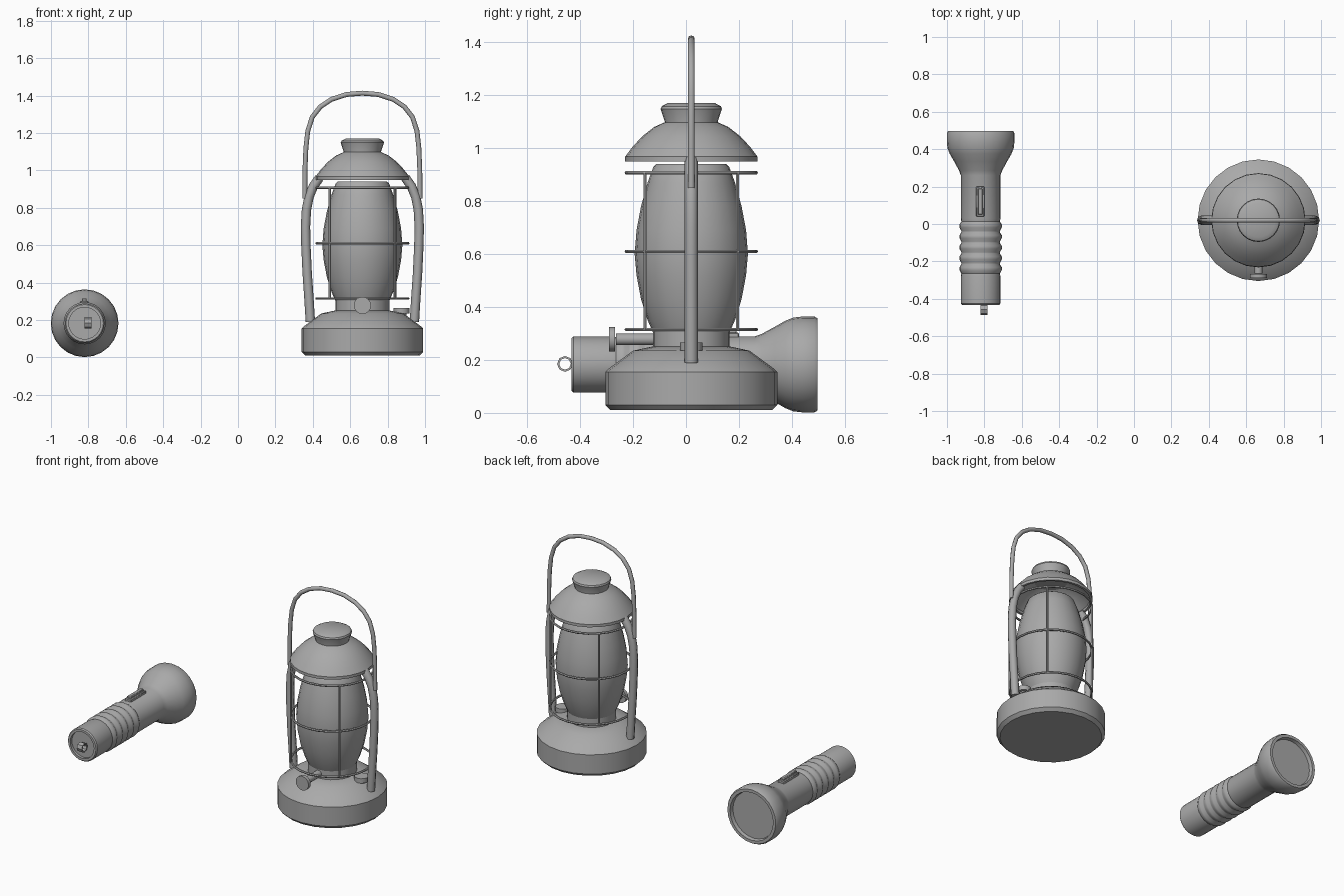
import bpy, math
from mathutils import Vector, Matrix

if "Cube" in bpy.data.objects:
    bpy.data.objects.remove(bpy.data.objects["Cube"])

grey = bpy.data.materials.new("plain grey")
grey.use_nodes = True
GREY = (0.4, 0.4, 0.4, 1)
grey.diffuse_color = GREY
grey.node_tree.nodes["Principled BSDF"].inputs["Base Color"].default_value = GREY

LANTERN = Vector((0.665, 0.02, 0))
TORCH = Vector((-0.82, 0, 0.183))
ALONG_Y = Matrix.Rotation(math.radians(-90), 4, 'X')   # local z -> world +y
ALONG_X = Matrix.Rotation(math.radians(90), 4, 'Y')


def finish(obj, name, angle=35):
    obj.name = name
    obj.data.materials.append(grey)
    bpy.ops.object.select_all(action='DESELECT')
    obj.select_set(True)
    bpy.context.view_layer.objects.active = obj
    bpy.ops.object.shade_smooth_by_angle(angle=math.radians(angle))
    return obj


def lathe(name, profile, origin, turn=Matrix(), sides=24, closed=False):
    """Spin (radius, height) points round the local z axis; open ends get capped."""
    verts, faces = [], []
    for r, h in profile:
        for i in range(sides):
            a = math.tau * i / sides
            verts.append((r * math.cos(a), r * math.sin(a), h))
    rows = len(profile)
    for k in range(rows if closed else rows - 1):
        lo, hi = k * sides, (k + 1) % rows * sides
        for i in range(sides):
            j = (i + 1) % sides
            faces.append((lo + i, lo + j, hi + j, hi + i))
    if not closed:
        faces.append(tuple(reversed(range(sides))))
        faces.append(tuple(range((rows - 1) * sides, rows * sides)))
    mesh = bpy.data.meshes.new(name)
    mesh.from_pydata(verts, [], faces)
    obj = bpy.data.objects.new(name, mesh)
    obj.matrix_world = Matrix.Translation(origin) @ turn
    bpy.context.collection.objects.link(obj)
    return finish(obj, name)


def tube(name, points, radius, origin, cyclic=False, resolution=2):
    """Sweep a round section along a polyline, then turn it into a mesh."""
    curve = bpy.data.curves.new(name, 'CURVE')
    curve.dimensions = '3D'
    curve.bevel_depth = radius
    curve.bevel_resolution = resolution
    curve.use_fill_caps = True
    spline = curve.splines.new('POLY')
    spline.points.add(len(points) - 1)
    for p, co in zip(spline.points, points):
        p.co = (*co, 1)
    spline.use_cyclic_u = cyclic
    obj = bpy.data.objects.new(name, curve)
    obj.location = origin
    bpy.context.collection.objects.link(obj)
    bpy.ops.object.select_all(action='DESELECT')
    obj.select_set(True)
    bpy.context.view_layer.objects.active = obj
    bpy.ops.object.convert(target='MESH')
    return finish(bpy.context.object, name, 50)


# Lantern body
lathe("fuel_base", [(0.305, 0.01), (0.325, 0.03), (0.325, 0.155), (0.315, 0.165),
                    (0.22, 0.235), (0.15, 0.25)], LANTERN)
lathe("burner_collar", [(0.145, 0.24), (0.145, 0.305)], LANTERN)
lathe("glass_globe", [(0.145, 0.305), (0.165, 0.35), (0.19, 0.43), (0.207, 0.52), (0.214, 0.6),
                      (0.207, 0.69), (0.19, 0.78), (0.165, 0.87), (0.143, 0.93),
                      (0.132, 0.94)], LANTERN)
lathe("hood", [(0.235, 0.95), (0.25, 0.95), (0.25, 0.968), (0.222, 1.005), (0.185, 1.045),
               (0.14, 1.08), (0.095, 1.1), (0.095, 1.085), (0.135, 1.065), (0.178, 1.03),
               (0.215, 0.99), (0.235, 0.968)], LANTERN, closed=True)
lathe("chimney_cap", [(0.1, 1.08), (0.1, 1.1), (0.116, 1.148), (0.112, 1.158),
                      (0.09, 1.17)], LANTERN)
lathe("filler_cap", [(0.025, 0.2), (0.025, 0.235), (0.043, 0.235), (0.043, 0.265)],
      LANTERN + Vector((0.21, 0, 0)), sides=12)

# Wick knob
KNOB = Vector((0.665, 0, 0.278))
lathe("knob_shaft", [(0.022, -0.265), (0.022, -0.1)], KNOB, ALONG_Y, 12)
lathe("knob_wheel", [(0.046, -0.29), (0.046, -0.268)], KNOB, ALONG_Y, 16)

# Wire guard
for label, z in (("lower", 0.315), ("middle", 0.61), ("upper", 0.907)):
    ring = [(0.245 * math.cos(math.tau * i / 24), 0.245 * math.sin(math.tau * i / 24), z)
            for i in range(24)]
    tube("guard_ring_" + label, ring, 0.007, LANTERN, cyclic=True, resolution=1)
for i in range(4):
    a = math.radians(45 + 90 * i)
    x, y = 0.247 * math.cos(a), 0.247 * math.sin(a)
    tube(f"guard_wire_{i + 1}", [(x, y, 0.315), (x, y, 0.907)], 0.007, LANTERN, resolution=1)

# Side tubes and carrying handle
SIDE = [(0.23, 0.96), (0.262, 0.915), (0.285, 0.86), (0.299, 0.79), (0.304, 0.7),
        (0.302, 0.6), (0.295, 0.45), (0.286, 0.32), (0.278, 0.19)]
for label, s in (("left", 1), ("right", -1)):
    tube("side_tube_" + label, [(s * x, 0, z) for x, z in SIDE], 0.025, LANTERN)
ARCH = [(0.308, 0.85), (0.307, 1.0), (0.302, 1.12), (0.292, 1.21), (0.268, 1.285),
        (0.225, 1.34), (0.165, 1.38), (0.085, 1.406)]
handle = [(-x, 0, z) for x, z in ARCH] + [(0, 0, 1.413)] + [(x, 0, z) for x, z in reversed(ARCH)]
tube("carrying_handle", handle, 0.013, LANTERN)

# Torch body: recessed tail, ribbed grip, flared head, recessed lens
profile = [(0.085, -0.415), (0.085, -0.432), (0.1, -0.432), (0.106, -0.425), (0.106, -0.28)]
for i in range(5):
    y = -0.265 + 0.057 * i
    profile += [(0.103, y), (0.113, y + 0.018), (0.113, y + 0.034), (0.103, y + 0.05)]
profile += [(0.106, 0.03), (0.106, 0.26), (0.115, 0.285), (0.142, 0.335), (0.165, 0.375),
            (0.177, 0.405), (0.181, 0.44), (0.181, 0.485), (0.174, 0.497), (0.155, 0.497),
            (0.15, 0.475)]
lathe("torch_body", profile, TORCH, ALONG_Y)

# Tail loop
lathe("tail_loop", [(0.03, -0.018), (0.03, 0.018), (0.022, 0.018), (0.022, -0.018)],
      Vector((-0.802, -0.457, 0.185)), ALONG_X, 8, closed=True)

# Slide switch
for name, size, z in (("switch_plate", (0.045, 0.16, 0.03), 0.288),
                      ("switch_slider", (0.026, 0.14, 0.02), 0.306)):
    bpy.ops.mesh.primitive_cube_add(size=1, location=(-0.822, 0.12, z))
    box = bpy.context.object
    box.scale = size
    bpy.ops.object.transform_apply(location=False, rotation=False, scale=True)
    bevel = box.modifiers.new("soft_edges", 'BEVEL')
    bevel.width = 0.004
    finish(box, name)
